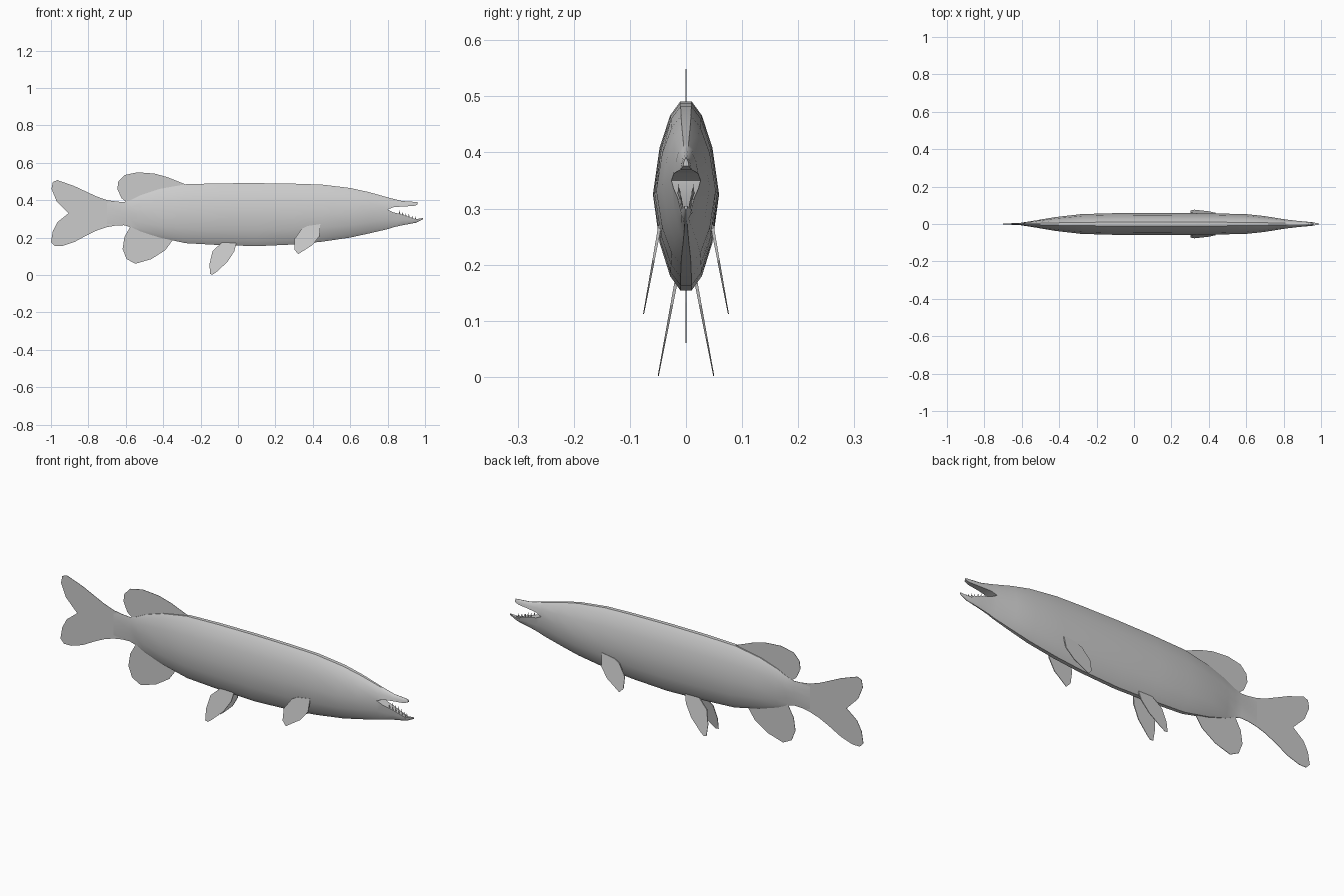
import bpy, bmesh

if "Cube" in bpy.data.objects:
    bpy.data.objects.remove(bpy.data.objects["Cube"])

grey = bpy.data.materials.new("fish grey")
grey.use_nodes = True
COLOUR = (0.6, 0.6, 0.6, 1)
grey.diffuse_color = COLOUR
grey.node_tree.nodes["Principled BSDF"].inputs["Base Color"].default_value = COLOUR


def finish(bm, name, smooth=None):
    bmesh.ops.recalc_face_normals(bm, faces=bm.faces)
    mesh = bpy.data.meshes.new(name)
    bm.to_mesh(mesh)
    bm.free()
    mesh.materials.append(grey)
    obj = bpy.data.objects.new(name, mesh)
    bpy.context.collection.objects.link(obj)
    if smooth:
        bpy.ops.object.select_all(action='DESELECT')
        obj.select_set(True)
        bpy.context.view_layer.objects.active = obj
        bpy.ops.object.shade_smooth_by_angle(angle=smooth)
    return obj


# Quarter of the cross-section, from the flank up to the ridge (width, height)
QUARTER = [(1, 0), (0.8, 0.5), (0.48, 0.85), (0.17, 1)]


def half_ring(x, edge, mid, w):
    """Half section from one flank over the ridge to the other flank."""
    side = [(x, w * a, mid + (edge - mid) * b) for a, b in QUARTER]
    return side + [(px, -py, pz) for px, py, pz in reversed(side)]


def loft(bm, rings, cap_start, cap_end):
    rows = [[bm.verts.new(p) for p in ring] for ring in rings]
    for r, s in zip(rows, rows[1:]):
        for i in range(len(r)):
            j = (i + 1) % len(r)
            bm.faces.new((r[i], r[j], s[j], s[i]))
    if cap_start:
        bm.faces.new(rows[0])
    if cap_end:
        bm.faces.new(rows[-1])


# Body stations: x, top, middle, bottom, half width
BODY = [(-.70, .395, .33, .262, .002), (-.61, .39, .33, .266, .006),
        (-.57, .402, .33, .255, .012), (-.52, .427, .33, .232, .020),
        (-.42, .46, .325, .20, .037), (-.28, .485, .325, .17, .053),
        (-.1, .49, .325, .16, .058), (.1, .491, .325, .154, .059),
        (.3, .488, .325, .163, .058), (.45, .483, .327, .178, .056),
        (.6, .465, .332, .20, .053), (.7, .443, .34, .222, .042),
        (.8, .415, .35, .245, .026)]
# Jaw stations: x, outer edge, mouth edge, half width
UPPER = [(.8, .415, .35, .026), (.83, .407, .362, .022),
         (.88, .395, .366, .016), (.94, .391, .369, .010), (.96, .389, .376, .005)]
LOWER = [(.8, .245, .35, .026), (.83, .255, .335, .022), (.88, .266, .322, .016),
         (.95, .279, .298, .010), (.99, .298, .305, .003)]

bm = bmesh.new()
rings = []
for x, top, mid, bottom, w in BODY:
    under = half_ring(x, bottom, mid, w)
    rings.append(half_ring(x, top, mid, w) + under[-2:0:-1])
loft(bm, rings, True, False)
for jaw in (UPPER, LOWER):
    loft(bm, [half_ring(*station) for station in jaw], False, True)
bmesh.ops.remove_doubles(bm, verts=bm.verts, dist=0.0005)
# Hollow on the lower flank in front of the tail
for v in bm.verts:
    if abs(v.co.x + .57) < .01 and v.co.z < .32:
        v.co.y *= 0.3
finish(bm, "body", 0.8)


def fin(name, outline, side=0, root_y=0, lean=0, thick=.003):
    """Thin plate in the x-z plane; paired fins splay outward toward the tip."""
    root = max(z for _, z in outline)
    tip = min(z for _, z in outline)
    bm = bmesh.new()
    sheets = []
    for face in (-.5, .5):
        sheet = []
        for x, z in outline:
            t = thick * (1 - .7 * (root - z) / (root - tip)) if side else thick
            y = side * (root_y + lean * (root - z)) + face * t
            sheet.append(bm.verts.new((x, y, z)))
        bm.faces.new(sheet)
        sheets.append(sheet)
    a, b = sheets
    for i in range(len(a)):
        j = (i + 1) % len(a)
        bm.faces.new((a[i], a[j], b[j], b[i]))
    finish(bm, name)


# Single fins on the centre line
fin("tail_fin", [(-.60, .385), (-.70, .40), (-.757, .42), (-.875, .475), (-.965, .507),
                 (-.99, .497), (-.997, .46), (-.97, .395), (-.906, .33), (-.965, .283),
                 (-.99, .235), (-1, .176), (-.98, .155), (-.94, .155), (-.875, .176),
                 (-.805, .214), (-.75, .24), (-.70, .256), (-.62, .27)], thick=.002)
fin("dorsal_fin", [(-.27, .48), (-.377, .523), (-.447, .542), (-.537, .549), (-.607, .534),
                   (-.640, .50), (-.645, .46), (-.623, .411), (-.59, .385), (-.45, .43)],
    thick=.002)
fin("anal_fin", [(-.34, .20), (-.388, .133), (-.463, .085), (-.548, .06), (-.596, .085),
                 (-.617, .139), (-.607, .203), (-.575, .26), (-.45, .23)], thick=.002)

# Paired fins
PELVIC = [(-.008, .178), (-.019, .128), (-.056, .07), (-.115, .016), (-.135, .002),
          (-.150, .005), (-.152, .06), (-.136, .128), (-.088, .172)]
PECTORAL = [(.44, .272), (.436, .208), (.398, .16), (.323, .112), (.302, .134),
            (.302, .192), (.34, .246), (.371, .262)]
for side, label in ((-1, "front"), (1, "back")):
    fin(label + "_pelvic_fin", PELVIC, side, .016, .19, .006)
    fin(label + "_pectoral_fin", PECTORAL, side, .046, .185, .006)

# Teeth along both edges of the lower jaw
bm = bmesh.new()
for i in range(6):
    x = .865 + i * .017
    z = .326 - (x - .865) * .34
    for side in (-1, 1):
        y = side * (.013 - i * .0013)
        base = [bm.verts.new((x + dx, y + dy, z - .006))
                for dx, dy in ((-.005, 0), (0, -.003), (.005, 0), (0, .003))]
        point = bm.verts.new((x - .003, y, z + .018))
        bm.faces.new(base)
        for k in range(4):
            bm.faces.new((base[k], base[(k + 1) % 4], point))
finish(bm, "teeth")
